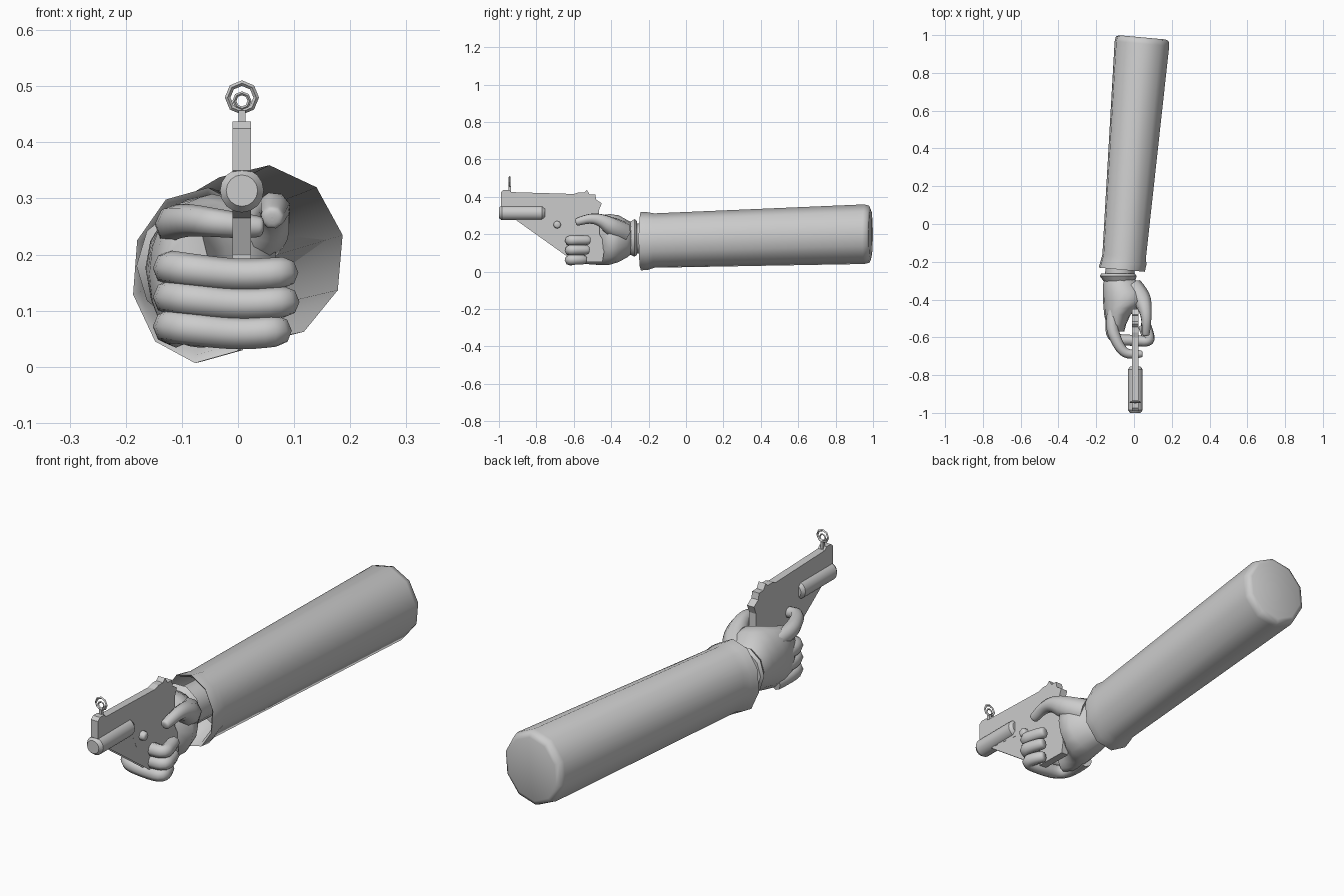
import bpy, bmesh, math
from mathutils import Vector

if "Cube" in bpy.data.objects:
    bpy.data.objects.remove(bpy.data.objects["Cube"])

grey = bpy.data.materials.new("plain grey")
grey.use_nodes = True
grey.diffuse_color = (0.6, 0.6, 0.6, 1)
grey.node_tree.nodes["Principled BSDF"].inputs["Base Color"].default_value = (0.6, 0.6, 0.6, 1)
GUN_X, HALF = 0.007, 0.0165


def select(ob):
    bpy.ops.object.select_all(action="DESELECT")
    ob.select_set(True)
    bpy.context.view_layer.objects.active = ob


def finish(name, bm, smooth=None):
    bmesh.ops.recalc_face_normals(bm, faces=bm.faces)
    me = bpy.data.meshes.new(name)
    bm.to_mesh(me)
    bm.free()
    me.materials.append(grey)
    ob = bpy.data.objects.new(name, me)
    bpy.context.collection.objects.link(ob)
    if smooth:
        select(ob)
        bpy.ops.object.shade_smooth_by_angle(angle=math.radians(smooth))
    return ob


def loft(name, rings, sides, skew=0, smooth=50, turn=0.0):
    """Skin elliptical rings (y, centre x, centre z, radius x, radius z)."""
    bm = bmesh.new()
    loops = []
    for y, cx, cz, rx, rz in rings:
        loop = []
        for i in range(sides):
            a = math.tau * (i + turn) / sides
            dx = rx * math.cos(a)
            loop.append(bm.verts.new((cx + dx, y + skew * dx, cz + rz * math.sin(a))))
        loops.append(loop)
    for a, b in zip(loops, loops[1:]):
        for i in range(sides):
            j = (i + 1) % sides
            bm.faces.new((a[i], a[j], b[j], b[i]))
    bm.faces.new(loops[0])
    bm.faces.new(loops[-1])
    return finish(name, bm, smooth)


def finger(name, points):
    """Tapered tube through (x, y, z, radius), with a rounded tip."""
    *head, last = points
    p, q = Vector(head[-1][:3]), Vector(last[:3])
    tip = q + (q - p).normalized() * last[3] * 0.7
    points = points + [(*tip, last[3] * 0.8), (*tip, last[3] * 0.15)]
    cu = bpy.data.curves.new(name, "CURVE")
    cu.dimensions = "3D"
    cu.bevel_depth = 1
    cu.bevel_resolution = 2
    cu.use_fill_caps = True
    sp = cu.splines.new("NURBS")
    sp.points.add(len(points) - 1)
    for pt, (x, y, z, r) in zip(sp.points, points):
        pt.co = (x, y, z, 1)
        pt.radius = r
    sp.order_u = 3
    sp.use_endpoint_u = True
    sp.resolution_u = 4
    cu.materials.append(grey)
    ob = bpy.data.objects.new(name, cu)
    bpy.context.collection.objects.link(ob)
    select(ob)
    bpy.ops.object.convert(target="MESH")
    bpy.ops.object.shade_smooth_by_angle(angle=math.radians(60))


def plate(name, profile, x, depth=0.0):
    """Side profile in y, z, extruded along x when it has depth."""
    bm = bmesh.new()
    face = bm.faces.new([bm.verts.new((x, y, z)) for y, z in profile])
    if depth:
        out = bmesh.ops.extrude_face_region(bm, geom=[face])
        moved = [v for v in out["geom"] if isinstance(v, bmesh.types.BMVert)]
        bmesh.ops.translate(bm, verts=moved, vec=(depth, 0, 0))
    return finish(name, bm)


# Sleeve with a hollow flared cuff and a rounded closed end
loft("sleeve", [
    (-0.10, -0.052, 0.168, 0.09, 0.11), (-0.232, -0.064, 0.164, 0.113, 0.143),
    (-0.242, -0.065, 0.163, 0.125, 0.157), (-0.205, -0.055, 0.163, 0.124, 0.155),
    (-0.17, -0.052, 0.166, 0.118, 0.146), (0.955, 0.042, 0.2, 0.148, 0.16),
    (0.98, 0.044, 0.2, 0.143, 0.153), (0.988, 0.045, 0.2, 0.125, 0.135)],
    10, skew=-0.09, smooth=65, turn=0.35)

# Wrist, glove hem and palm
loft("wrist", [(-0.12, -0.07, 0.175, 0.075, 0.08), (-0.32, -0.078, 0.178, 0.078, 0.08)], 12)
loft("glove_hem", [(-0.262, -0.085, 0.18, 0.088, 0.095), (-0.275, -0.083, 0.18, 0.098, 0.106),
                   (-0.305, -0.078, 0.178, 0.082, 0.088)], 10)
loft("palm", [
    (-0.285, -0.078, 0.18, 0.075, 0.08), (-0.315, -0.068, 0.176, 0.095, 0.1),
    (-0.36, -0.052, 0.176, 0.113, 0.125), (-0.41, -0.046, 0.172, 0.118, 0.136),
    (-0.445, -0.067, 0.168, 0.094, 0.134), (-0.48, -0.088, 0.165, 0.07, 0.128),
    (-0.53, -0.094, 0.16, 0.053, 0.12), (-0.57, -0.09, 0.158, 0.038, 0.105)],
    16, smooth=70)

# Three fingers curled round the grip
for name, z, back, reach in (("middle_finger", 0.168, -0.53, 0.0),
                             ("ring_finger", 0.116, -0.535, 0.002),
                             ("little_finger", 0.064, -0.55, -0.012)):
    finger(name, [(-0.11, -0.45, z, 0.03), (-0.13, -0.55, z + 0.01, 0.031),
                  (-0.10, -0.615, z + 0.006, 0.03), (0, -0.615, z - 0.006, 0.029),
                  (0.085 + reach, -0.625, z, 0.028), (0.075 + reach, -0.575, z, 0.027),
                  (0.062 + reach, back, z, 0.026)])

# Trigger finger and thumb
finger("index_finger", [(-0.10, -0.44, 0.24, 0.035), (-0.125, -0.53, 0.255, 0.034),
                        (-0.09, -0.63, 0.262, 0.029), (-0.05, -0.685, 0.258, 0.026),
                        (0, -0.69, 0.252, 0.023), (0.032, -0.688, 0.25, 0.02)])
finger("thumb", [(-0.01, -0.34, 0.21, 0.06), (0.04, -0.39, 0.235, 0.055),
                 (0.06, -0.45, 0.275, 0.036), (0.066, -0.51, 0.286, 0.027),
                 (0.062, -0.575, 0.268, 0.023)])

# Pistol frame and grip
top = [(-0.915, 0.28), (-0.99, 0.35), (-0.99, 0.425), (-0.975, 0.437), (-0.945, 0.437),
       (-0.935, 0.425), (-0.6, 0.415), (-0.575, 0.423), (-0.545, 0.423), (-0.53, 0.437),
       (-0.515, 0.412), (-0.485, 0.412), (-0.48, 0.385), (-0.45, 0.365), (-0.465, 0.33),
       (-0.462, 0.2), (-0.432, 0.145), (-0.447, 0.05), (-0.595, 0.052)]
plate("pistol_frame", top + [(-0.6, 0.12), (-0.6, 0.2), (-0.72, 0.2), (-0.75, 0.265)],
      GUN_X - HALF, 2 * HALF)

# Thin side sheets closing the space below the frame
for side, name in ((-1, "right_web"), (1, "left_web")):
    plate(name, [(-0.915, 0.28), (-0.7, 0.28), (-0.58, 0.2), (-0.58, 0.052), (-0.595, 0.052)],
          GUN_X + side * (HALF - 0.0005))

# Barrel with chamfered ends
loft("barrel", [(-1.0, GUN_X, 0.314, 0.028, 0.028), (-0.985, GUN_X, 0.314, 0.039, 0.039),
                (-0.77, GUN_X, 0.314, 0.039, 0.039), (-0.755, GUN_X, 0.314, 0.028, 0.028)],
     16, smooth=30)

# Ring sight on a short post
for name, z, radius, wire in (("sight_outer_ring", 0.48, 0.0255, 0.005),
                              ("sight_inner_ring", 0.474, 0.0135, 0.0035)):
    bpy.ops.mesh.primitive_torus_add(major_segments=8, minor_segments=4, major_radius=radius,
                                     minor_radius=wire, location=(GUN_X, -0.943, z),
                                     rotation=(math.pi / 2, 0, 0))
    ring = bpy.context.object
    ring.name = name
    ring.data.materials.append(grey)
loft("sight_post", [(-0.95, GUN_X, 0.442, 0.009, 0.021), (-0.936, GUN_X, 0.442, 0.009, 0.021)],
     4, smooth=None, turn=0.5)
